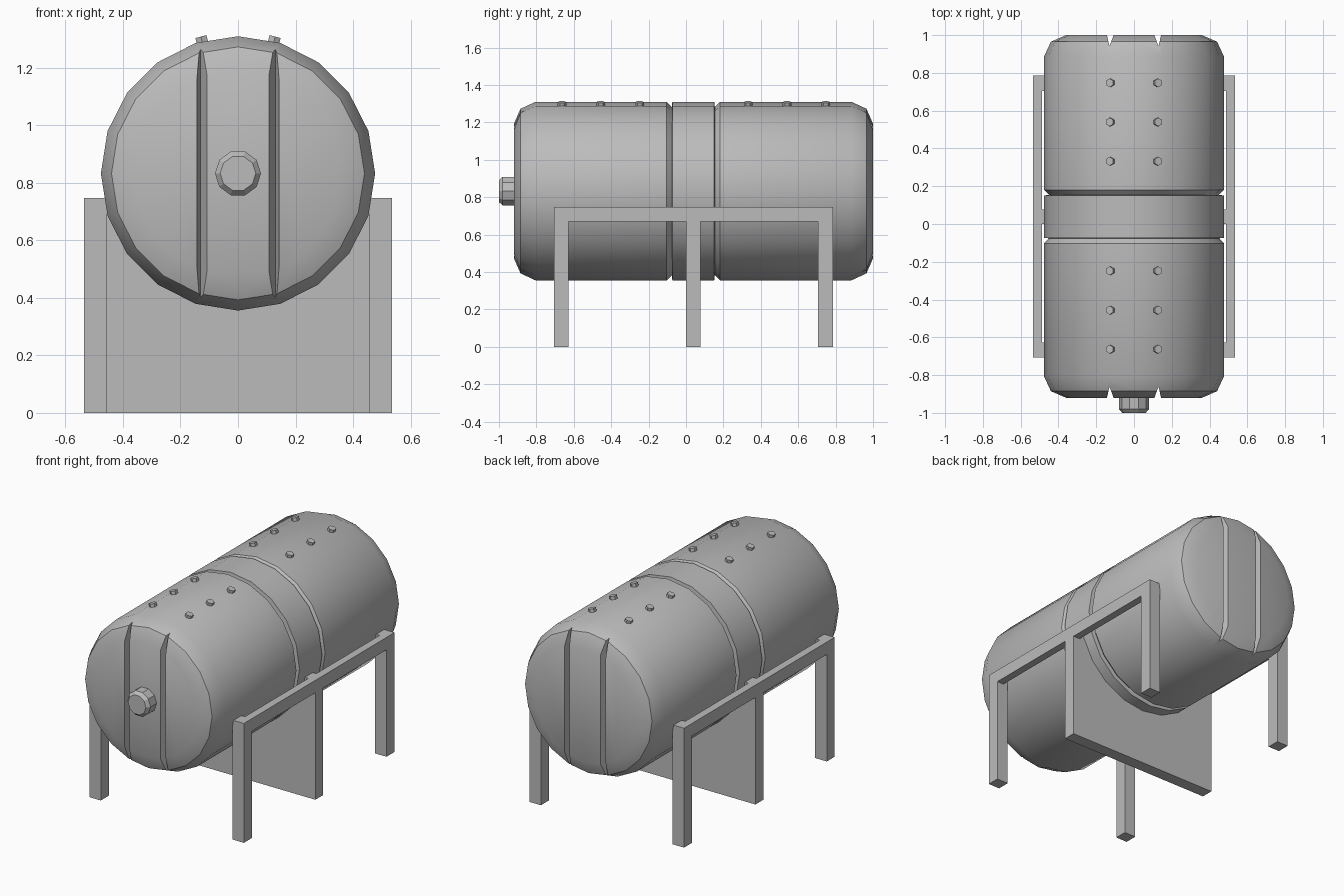
import bpy, bmesh, math
from mathutils import Matrix, Vector

cube = bpy.data.objects.get("Cube")
if cube:
    bpy.data.objects.remove(cube, do_unlink=True)

AXIS_Z = 0.833
R = 0.477

grey = bpy.data.materials.new("painted grey metal")
grey.use_nodes = True
colour = (0.5, 0.5, 0.5, 1)
grey.diffuse_color = colour
grey.node_tree.nodes["Principled BSDF"].inputs["Base Color"].default_value = colour


def finish(name, bm):
    bmesh.ops.recalc_face_normals(bm, faces=bm.faces)
    mesh = bpy.data.meshes.new(name)
    bm.to_mesh(mesh)
    bm.free()
    mesh.materials.append(grey)
    obj = bpy.data.objects.new(name, mesh)
    bpy.context.collection.objects.link(obj)
    return obj


def box(name, lo, hi):
    bm = bmesh.new()
    lo, hi = Vector(lo), Vector(hi)
    bmesh.ops.create_cube(bm, size=1, matrix=Matrix.Translation((lo + hi) / 2)
                          @ Matrix.Diagonal((*(hi - lo), 1)))
    return finish(name, bm)


def lathe(name, profile, sides):
    """Closed solid around the tank axis from (radius, y) pairs."""
    bm = bmesh.new()
    rings = []
    for r, y in profile:
        angles = [2 * math.pi * i / sides for i in range(sides)]
        rings.append([bm.verts.new((r * math.cos(a), y, AXIS_Z + r * math.sin(a)))
                      for a in angles])
    for a, b in zip(rings, rings[1:]):
        for i in range(sides):
            j = (i + 1) % sides
            bm.faces.new((a[i], a[j], b[j], b[i]))
    bm.faces.new(rings[0])
    bm.faces.new(rings[-1])
    return finish(name, bm)


def prism(name, outline, z0, z1):
    bm = bmesh.new()
    face = bm.faces.new([bm.verts.new((x, y, z0)) for x, y in outline])
    top = bmesh.ops.extrude_face_region(bm, geom=[face])["geom"]
    bmesh.ops.translate(bm, vec=(0, 0, z1 - z0),
                        verts=[v for v in top if isinstance(v, bmesh.types.BMVert)])
    return finish(name, bm)


# Tank body with domed ends and two ring grooves
tank = lathe("tank", [
    (0.36, -0.92), (0.44, -0.885), (R, -0.805),
    (R, -0.103), (R - 0.027, -0.076), (R, -0.073),
    (R, 0.151), (R - 0.027, 0.154), (R, 0.181),
    (R, 0.885), (0.44, 0.965), (0.36, 1.0)], 20)

# Vertical V grooves across both ends
for end, out in ((-0.92, -1), (1.0, 1)):
    for side in (-1, 1):
        cutter = prism("groove_cutter", [
            (side * 0.143, end + out * 0.05), (side * 0.143, end),
            (side * 0.13, end - out * 0.06),
            (side * 0.108, end), (side * 0.108, end + out * 0.05)], 0.2, 1.5)
        cutter.hide_render = True
        cutter.hide_set(True)
        cut = tank.modifiers.new("end groove", 'BOOLEAN')
        cut.operation = 'DIFFERENCE'
        cut.solver = 'EXACT'
        cut.object = cutter

# Bake the cuts and remove the cutters
graph = bpy.context.evaluated_depsgraph_get()
tank_mesh = bpy.data.meshes.new_from_object(tank.evaluated_get(graph))
tank.modifiers.clear()
tank.data = tank_mesh
for obj in [o for o in bpy.data.objects if o.name.startswith("groove_cutter")]:
    bpy.data.objects.remove(obj, do_unlink=True)

bpy.ops.object.select_all(action='DESELECT')
tank.select_set(True)
bpy.context.view_layer.objects.active = tank
bpy.ops.object.shade_smooth_by_angle(angle=math.radians(41))

# Outlet cap on the front
lathe("outlet_cap", [(0.08, -0.9), (0.08, -0.98), (0.062, -1.0)], 10)

# Hexagonal bolts in two rows along the top
for side, label in ((1, "left"), (-1, "right")):
    for y in (-0.663, -0.456, -0.248, 0.332, 0.54, 0.747):
        bm = bmesh.new()
        tilt = Matrix.Rotation(side * math.radians(15.2), 4, 'Y')
        place = (Matrix.Translation((0, y, AXIS_Z)) @ tilt
                 @ Matrix.Translation((0, 0, R + 0.001))
                 @ Matrix.Rotation(math.pi / 2, 4, 'Z'))
        ring = bmesh.ops.create_cone(bm, cap_ends=True, segments=6, radius1=0.023,
                                     radius2=0.023, depth=0.03)["verts"]
        # Turn the hexagon so its corners point along the tank
        corner = max(ring, key=lambda v: v.co.x).co
        turn = Matrix.Rotation(-math.atan2(corner.y, corner.x), 4, 'Z')
        bmesh.ops.transform(bm, matrix=place @ turn, verts=ring)
        finish(label + "_bolt", bm)

# Side frames: two legs and a rail on each side
for side, label in ((1, "left"), (-1, "right")):
    def span(inner, outer):
        return min(side * inner, side * outer), max(side * inner, side * outer)
    x0, x1 = span(0.456, 0.536)
    box(label + "_front_leg", (x0, -0.707, 0), (x1, -0.628, 0.748))
    box(label + "_back_leg", (x0, 0.705, 0), (x1, 0.785, 0.748))
    x0, x1 = span(0.488, 0.536)
    box(label + "_rail", (x0, -0.628, 0.67), (x1, 0.705, 0.748))

# Central support plate
box("support_plate", (-0.536, 0.0, 0), (0.536, 0.078, 0.748))
